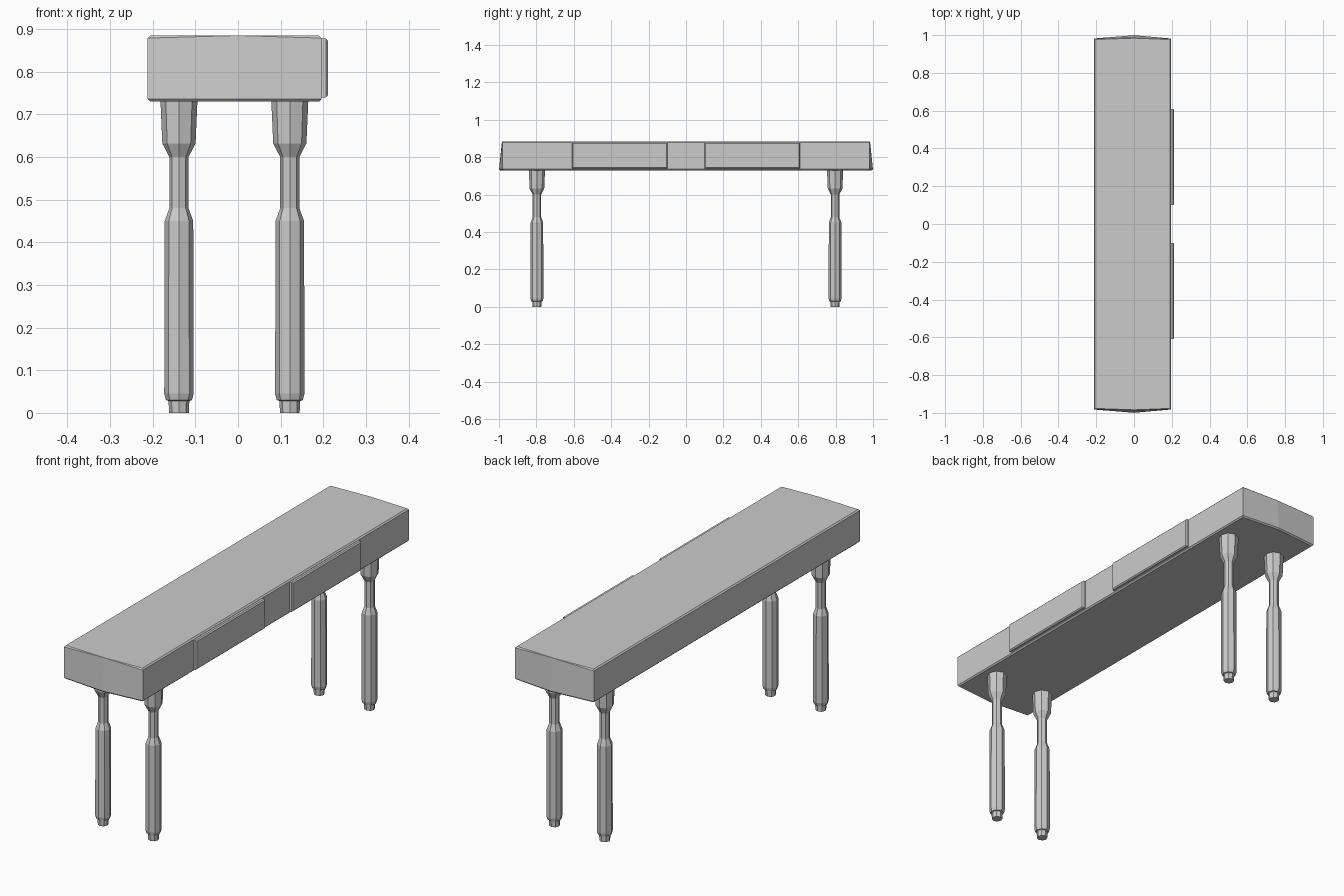
import bpy, bmesh
from math import cos, sin, pi

if "Cube" in bpy.data.objects:
    bpy.data.objects.remove(bpy.data.objects["Cube"])

CX = -0.0085  # body centre line in x


def add_object(name, bm):
    bmesh.ops.recalc_face_normals(bm, faces=bm.faces)
    mesh = bpy.data.meshes.new(name)
    bm.to_mesh(mesh)
    bm.free()
    obj = bpy.data.objects.new(name, mesh)
    bpy.context.collection.objects.link(obj)
    return obj


def loft(rings):
    """Closed solid skinned through a stack of equal-length point rings."""
    bm = bmesh.new()
    loops = [[bm.verts.new(p) for p in ring] for ring in rings]
    for a, b in zip(loops, loops[1:]):
        for i in range(len(a)):
            j = (i + 1) % len(a)
            bm.faces.new((a[i], a[j], b[j], b[i]))
    bm.faces.new(loops[0][::-1])
    bm.faces.new(loops[-1])
    return bm


# Table body: long box whose ends bow out to a ridge at the bottom middle
def body_ring(z, mid_y):
    x0, x1, y = -0.212, 0.196, 0.982
    return [(x0, -y, z), (0, -mid_y, z), (x1, -y, z),
            (x1, y, z), (0, mid_y, z), (x0, y, z)]


bm = loft([body_ring(0.73, 1.0), body_ring(0.885, 0.984)])
rim = [e for e in bm.edges if abs(e.verts[0].co.z - e.verts[1].co.z) < 0.01]
bmesh.ops.bevel(bm, geom=rim, offset=0.006, segments=1, affect='EDGES')
add_object("table_body", bm)


# Drawer fronts: thin panels with a chamfered face
def drawer_ring(x, inset):
    y0, y1, z0, z1 = 0.10 + inset, 0.61 - inset, 0.74 + inset, 0.878 - inset
    return [(x, y0, z0), (x, y1, z0), (x, y1, z1), (x, y0, z1)]


for side, s in (("left", -1), ("right", 1)):
    rings = [drawer_ring(0.19, 0), drawer_ring(0.206, 0), drawer_ring(0.211, 0.005)]
    rings = [[(x, s * y, z) for x, y, z in r] for r in rings]
    add_object(f"drawer_front_{side}", loft(rings))

# Turned legs: eight-sided profile of (radius, height)
PROFILE = [(0.023, 0), (0.0245, 0.028), (0.0305, 0.03), (0.0345, 0.045),
           (0.0335, 0.45), (0.0225, 0.48), (0.0225, 0.60),
           (0.039, 0.632), (0.0435, 0.735)]
SIDES = 8
for sx in (-1, 1):
    for sy in (-1, 1):
        x, y = CX + sx * 0.13, sy * 0.797
        rings = [[(x + r * cos(2 * pi * i / SIDES), y + r * sin(2 * pi * i / SIDES), z)
                  for i in range(SIDES)] for r, z in PROFILE]
        name = ("front" if sy < 0 else "back") + ("_left" if sx < 0 else "_right") + "_leg"
        add_object(name, loft(rings))
